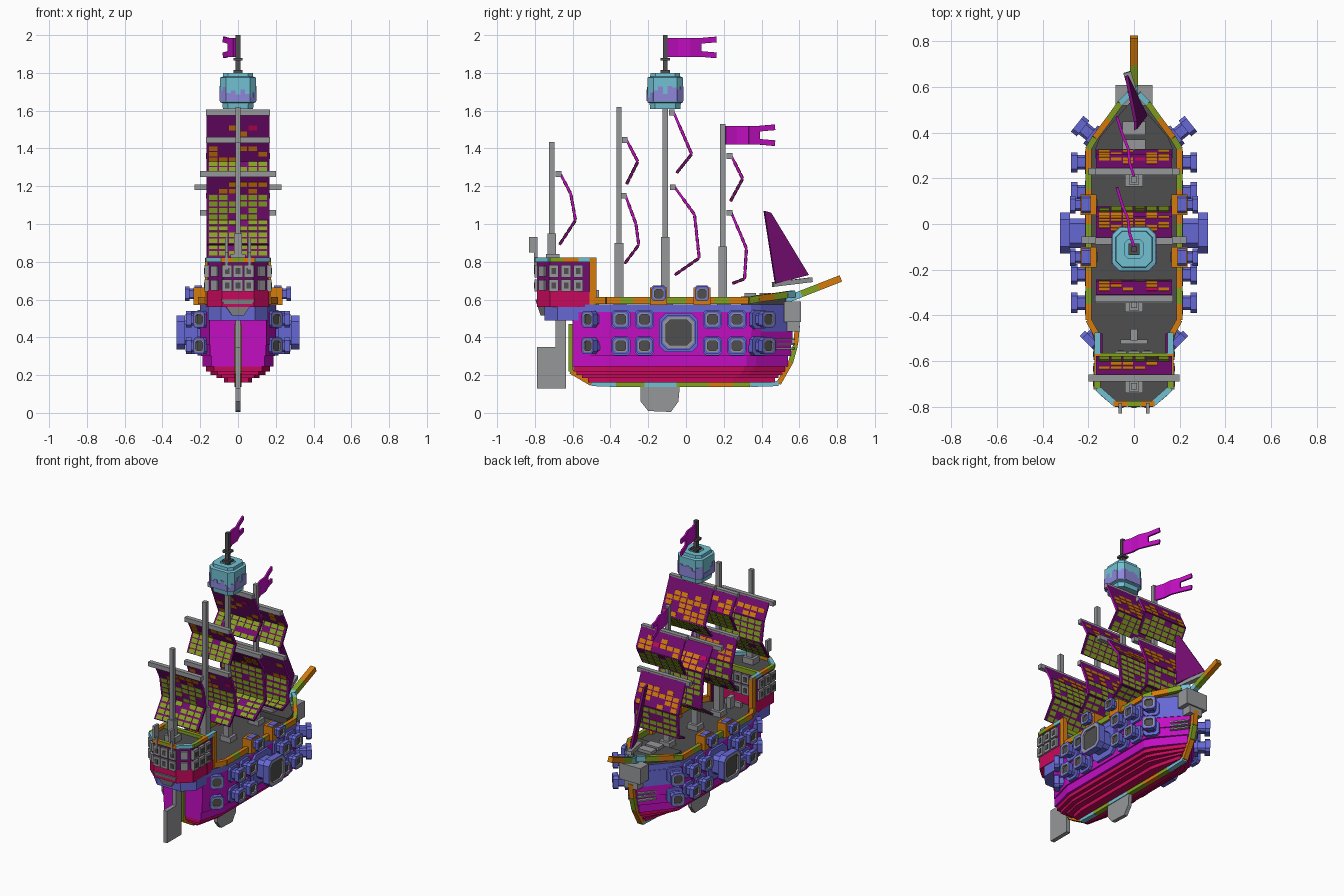
import bpy, bmesh, random
from mathutils import Vector as V

cube = bpy.data.objects.get("Cube")
if cube:
    bpy.data.objects.remove(cube)
random.seed(4)

COLOURS = {"magenta": (194, 14, 194), "plum": (116, 12, 112), "crimson": (198, 10, 92),
           "grey": (150, 151, 154), "dark_grey": (78, 78, 79), "blue": (102, 104, 212),
           "cyan": (114, 192, 210), "orange": (214, 124, 12), "lime": (132, 162, 32),
           "lilac": (142, 134, 218)}
MATS = {}
for key, rgb in COLOURS.items():
    m = bpy.data.materials.new(key)
    m.use_nodes = True
    col = [((c / 255 + .055) / 1.055) ** 2.4 for c in rgb] + [1]
    m.diffuse_color = col
    m.node_tree.nodes["Principled BSDF"].inputs["Base Color"].default_value = col
    MATS[key] = m


def loft(name, rings, mats, rule=None):
    """Join equal-length rings into a closed solid; rule(face, ring) picks the material."""
    bm = bmesh.new()
    loops = [[bm.verts.new(p) for p in r] for r in rings]
    n, ring = len(loops[0]), {}
    for k, (a, b) in enumerate(zip(loops, loops[1:])):
        for i in range(n):
            ring[bm.faces.new((a[i], a[(i + 1) % n], b[(i + 1) % n], b[i]))] = k
    ring[bm.faces.new(loops[0][::-1])] = -1
    ring[bm.faces.new(loops[-1])] = len(loops) - 1
    bmesh.ops.recalc_face_normals(bm, faces=bm.faces)
    for f in bm.faces:
        f.material_index = rule(f, ring[f]) if rule else 0
    me = bpy.data.meshes.new(name)
    bm.to_mesh(me)
    bm.free()
    for k in mats.split():
        me.materials.append(MATS[k])
    ob = bpy.data.objects.new(name, me)
    bpy.context.collection.objects.link(ob)
    return ob


def bar(name, p, q, w, t, mat):
    """Rectangular beam from p to q: w sideways, t across."""
    p, q = V(p), V(q)
    d = (q - p).normalized()
    s = d.cross(V((0, 0, 1)))
    s = s.normalized() if s.length > .001 else V((1, 0, 0))
    u = s.cross(d)
    corners = [s * a * w / 2 + u * b * t / 2 for a, b in ((1, 1), (-1, 1), (-1, -1), (1, -1))]
    return loft(name, [[p + c for c in corners], [q + c for c in corners]], mat)


def box(name, x, y, z, mat):
    """Axis-aligned box from (low, high) ranges."""
    ym, t = (y[0] + y[1]) / 2, y[1] - y[0]
    return bar(name, ((x[0] + x[1]) / 2, ym, z[0]), ((x[0] + x[1]) / 2, ym, z[1]), x[1] - x[0], t, mat)


def mirror_ring(half, z):
    return [V((x, y, z)) for x, y in half] + [V((-x, y, z)) for x, y in reversed(half)]


def prism(name, half, z0, z1, mats, rule=None):
    return loft(name, [mirror_ring(half, z0), mirror_ring(half, z1)], mats, rule)


# Hull, built from stepped strakes: top height, half width, stern, bow
def hull_half(w, stern, bow):
    return [(.02, bow), (.85 * w, bow - .17), (w, bow - .22), (w, -.42), (.75 * w, stern)]


STRAKES = [(.185, .075, -.52, .47), (.2, .115, -.55, .49), (.22, .145, -.58, .51), (.245, .17, -.595, .525),
           (.3, .187, -.6, .54), (.36, .196, -.6, .555), (.43, .2, -.6, .565), (.535, .2, -.6, .57),
           (.575, .2, -.6, .565)]
rings, low = [], .16
for z, w, s, b in STRAKES:
    rings += [mirror_ring(hull_half(w, s, b), low), mirror_ring(hull_half(w, s, b), z)]
    low = z


def hull_rule(f, ring):
    c = f.calc_center_median()
    if ring == len(rings) - 1:
        return 3
    if c.z > .535 or (c.z > .43 and c.y > .42):
        return 2
    return 0 if c.z < .24 else 1


loft("hull", rings, "crimson magenta blue dark_grey", hull_rule)
prism("foredeck", [(.02, .53), (.15, .38), (.17, .33), (.17, .29)], .57, .615, "dark_grey")
for y in (.34, .42):
    box("deck_block", (-.05, .05), (y - .03, y + .03), (.61, .635), "grey")

# Keel trim in coloured lengths
keel = [(-.61, .47), (-.61, .22), (-.5, .155), (-.37, .15), (-.22, .15), (-.05, .15), (.12, .15),
        (.25, .15), (.34, .15), (.49, .155), (.555, .27), (.58, .36), (.59, .46)]
kcols = "lime orange cyan lime cyan lime orange lime cyan orange lime orange".split()
for (y0, z0), (y1, z1), c in zip(keel, keel[1:], kcols):
    bar("keel_trim", (0, y0, z0), (0, y1, z1), .035, .026, c)

# Rails around the deck
rail = [(.02, .57, .63), (.06, .53, .625), (.11, .46, .615), (.17, .38, .605), (.2, .33, .595),
        (.2, .23, .595), (.2, .15, .595), (.2, 0, .595), (.2, -.2, .595), (.2, -.28, .595),
        (.2, -.35, .595), (.2, -.42, .595), (.155, -.5, .595)]
rcols = "cyan lime orange lime orange lime orange lime orange lime orange orange".split()
for s in (1, -1):
    for a, b, c in zip(rail, rail[1:], rcols):
        bar("deck_rail", (s * a[0], *a[1:]), (s * b[0], *b[1:]), .026, .036, c)

# Bow: figurehead block and bowsprit
box("figurehead", (-.08, .08), (.52, .61), (.48, .59), "grey")
box("figurehead_chin", (-.05, .05), (.52, .6), (.43, .48), "grey")
sprit = [V((0, .5, .585)), V((0, .61, .63)), V((0, .7, .665)), V((0, .82, .712))]
for a, b, c in zip(sprit, sprit[1:], ("cyan", "lime", "orange")):
    bar("bowsprit", a, b, .036, .036, c)

# Rudder and bottom fin
box("rudder_post", (-.014, .014), (-.69, -.635), (.34, .56), "grey")
box("rudder", (-.014, .014), (-.79, -.635), (.13, .35), "grey")
fin = [(-.24, .17), (-.24, .06), (-.2, .01), (-.08, .005), (-.04, .06), (-.03, .17)]
loft("bottom_fin", [[(x, y, z) for y, z in fin] for x in (-.013, .013)], "grey")

# Stern gallery and cabin
prism("gallery", [(.15, -.42), (.16, -.6), (.16, -.68), (.09, -.75)], .49, .56, "blue")
loft("cabin_bracket", [mirror_ring([(.03, -.6), (.03, -.77)], .515),
                       mirror_ring([(.1, -.6), (.09, -.798)], .6)], "grey")
cabin = [(.16, -.57), (.16, -.72), (.08, -.79)]
prism("cabin_base", [(x + .004, y) for x, y in cabin], .56, .65, "crimson")
prism("cabin", cabin, .65, .8, "plum dark_grey", lambda f, ring: int(ring == 1))
box("cabin_front_trim", (-.16, .16), (-.59, -.565), (.79, .82), "lime")
for x, c in ((-.06, "orange"), (0, "lime"), (.06, "orange")):
    box("cabin_back_trim", (x - .03, x + .03), (-.8, -.775), (.797, .822), c)
for s in (1, -1):
    box("cabin_wing", (s * .15 - .012, s * .15 + .012), (-.58, -.48), (.57, .8), "plum")
    box("cabin_post", (s * .16 - .014, s * .16 + .014), (-.51, -.475), (.57, .82), "orange")
    box("cabin_sill", (s * .16 - .008, s * .16 + .008), (-.57, -.48), (.56, .64), "crimson")
    for y0, y1, c in ((-.72, -.65, "lime"), (-.65, -.57, "orange"), (-.57, -.475, "cyan")):
        bar("cabin_rail", (s * .16, y0, .81), (s * .16, y1, .81), .026, .024, c)
    bar("cabin_rail_corner", (s * .16, -.72, .81), (s * .08, -.79, .81), .026, .024, "cyan")
    box("stern_lantern", (s * .06 - .008, s * .06 + .008), (-.805, -.785), (.76, .93), "grey")
    box("stern_lantern_arm", (s * .06 - .008, s * .06 + .008), (-.83, -.79), (.85, .93), "grey")
    # Windows on the sides and corners
    for z in (.675, .75):
        for y in (-.7, -.635, -.57):
            box("window_frame", (s * .165 - .012, s * .165 + .012), (y - .026, y + .026), (z - .032, z + .032), "grey")
            box("window_pane", (s * .176 - .004, s * .176 + .004), (y - .012, y + .012), (z - .016, z + .016), "dark_grey")
        bar("corner_window", (s * .105, -.773, z), (s * .14, -.743, z), .02, .055, "grey")
# Windows on the back and front of the cabin
for z in (.675, .75):
    for x in (-.058, 0, .058):
        for y, out in ((-.79, -1), (-.568, 1)):
            box("window_frame", (x - .026, x + .026), (y - .011, y + .011), (z - .032, z + .032), "grey")
            box("window_pane", (x - .012, x + .012), (y + out * .012 - .003, y + out * .012 + .003),
                (z - .016, z + .016), "dark_grey")
box("helm", (-.06, .06), (-.525, -.505), (.57, .61), "grey")
box("helm_post", (-.015, .015), (-.51, -.46), (.57, .65), "grey")


# Guns with grey rings around recessed dark muzzles
def gun(name, base, aim, length, r, bore):
    base, aim = V(base), V(aim).normalized()
    side = aim.cross(V((0, 0, 1)))
    shape = [(1, .66), (.66, 1), (-.66, 1), (-1, .66), (-1, -.66), (-.66, -1), (.66, -1), (1, -.66)]
    steps = [(-.02, 1.15), (.02, 1.15), (.02, .72), (length * .65, .72), (length * .65, 1),
             (length, 1), (length, bore + .17), (length, bore), (length - .012, bore)]
    loft(name, [[base + aim * d + (side * a + V((0, 0, b))) * r * k for a, b in shape] for d, k in steps],
         "blue grey dark_grey", lambda f, ring: 0 if ring < 6 else 2 if ring == 8 else 1)


for s in (1, -1):
    for z in (.355, .495):
        for y in (-.345, -.22, .14, .27):
            gun("side_gun", (s * .195, y, z), (s, 0, 0), .08, .044, .58)
        gun("bow_gun", (s * .175, .38, z), (s, .8, 0), .095, .044, .58)
        gun("stern_gun", (s * .14, -.455, z), (s, -1, 0), .095, .044, .58)
    gun("great_gun", (s * .195, -.04, .425), (s, 0, 0), .13, .09, .74)
    for y in (-.145, .085):
        box("gun_mount", (s * .2 - .035, s * .2 + .035), (y - .045, y + .045), (.57, .665), "orange")
        box("gun_mount_hole", (s * .164 - .004, s * .164 + .004), (y - .022, y + .022), (.6, .645), "dark_grey")
        gun("deck_gun", (s * .21, y, .63), (s, 0, 0), .07, .038, .58)
    # Bow slats
    for z in (.34, .365, .39):
        bar("bow_slat", (s * .1, .47, z), (s * .03, .57, z), .02, .01, "grey")


# Sails made of straight panels, with bright edges and coloured patches on both sides
def sail(path, half):
    y, z = path[0]
    box("yard", (-half, half), (y - .025, y + .005), (z - .015, z + .015), "grey")
    for i, (a, b) in enumerate(zip(path, path[1:])):
        p, q = V((0, *a)), V((0, *b))
        d = (q - p).normalized()
        out = V((0, -d.z, d.y))
        bar("sail", p, q, .33, .013, "plum")
        if i < len(path) - 2:
            for x in (-.166, .166):
                bar("sail_edge", p + V((x, 0, 0)), q + V((x, 0, 0)), .003, .0135, "magenta")
        rows = max(2, round((q - p).length / .036))
        for side, chance in ((1, .75), (-1, .4)):
            for k in range(rows * 6):
                f = (k // 6 + .5) / rows
                if (i or f > .35) and random.random() < (.9 if i else chance):
                    m = p.lerp(q, f) + V((k % 6 * .052 - .13, 0, 0)) + out * side * .006
                    colour = "lime" if i else random.choice(["orange"] * 20 + ["crimson"])
                    bar("sail_patch", m - d * .0135, m + d * .0135, .045, .005, colour)


sail([(-.665, 1.265), (-.61, 1.16), (-.585, 1.02), (-.67, .89)], .2)
sail([(-.315, 1.445), (-.255, 1.33), (-.315, 1.21)], .17)
sail([(-.32, 1.15), (-.265, 1.0), (-.25, .89), (-.325, .79)], .17)
sail([(-.065, 1.59), (.03, 1.37), (-.05, 1.27)], .17)
sail([(-.06, 1.195), (.045, 1.05), (.07, .82), (-.06, .73)], .23)
sail([(.24, 1.36), (.3, 1.24), (.235, 1.12)], .17)
sail([(.24, 1.06), (.32, .87), (.31, .71), (.245, .685)], .2)
jib = [V((0, .41, 1.07)), V((0, .445, 1.06)), V((-.04, .645, .73)), V((.045, .47, .685))]
loft("jib", [jib, [p + V((.014, .006, 0)) for p in jib]], "plum")
bar("jib_boom", (.03, .46, .68), (-.03, .665, .705), .035, .025, "grey")

# Masts
for y, z0, zt, z1 in ((-.71, .8, .95, 1.435), (-.355, .57, .9, 1.62),
                      (-.11, .57, .93, 1.62), (.195, .57, .88, 1.53)):
    box("mast", (-.014, .014), (y - .014, y + .014), (z0, z1), "grey")
    box("mast_foot", (-.022, .022), (y - .023, y + .023), (z0, zt), "grey")
    box("mast_base", (-.04, .04), (y - .03, y + .04), (z0, z0 + .04), "grey")


# Lookout nest with lilac patches
def octagon(r, z):
    k = r * .66
    return [V((x, y - .11, z)) for x, y in ((r, k), (k, r), (-k, r), (-r, k), (-r, -k), (-k, -r), (k, -r), (r, -k))]


loft("lookout_nest", [octagon(.08, 1.61), octagon(.083, 1.64), octagon(.095, 1.645), octagon(.095, 1.775),
                      octagon(.08, 1.78), octagon(.078, 1.8), octagon(.04, 1.8), octagon(.04, 1.76)], "cyan")
corners = octagon(.095, 1.65)
for a, b in zip(corners, corners[1:] + corners[:1]):
    n = max(2, round((b - a).length / .025))
    for i in range(n):
        p, q = a.lerp(b, i / n), a.lerp(b, (i + 1) / n)
        h = random.uniform(.02, .085)
        bar("nest_patch", p + V((0, 0, h / 2)), q + V((0, 0, h / 2)), .006, h, "lilac")
box("topmast", (-.012, .012), (-.122, -.098), (1.76, 2.0), "dark_grey")
box("topmast_collar", (-.025, .025), (-.135, -.085), (1.8, 1.815), "dark_grey")
box("topmast_collar", (-.025, .025), (-.135, -.085), (1.865, 1.88), "dark_grey")


# Swallow-tailed flags
def flag(y, z):
    pts = [(0, 0), (-.02, .06), (-.025, .12), (-.05, .18)]
    for (x0, a), (x1, b) in zip(pts, pts[1:]):
        bar("flag", (x0, y + a, z), (x1, y + b, z), .012, .1, "magenta")
    for s in (1, -1):
        bar("flag_tail", (-.05, y + .18, z + s * .035), (-.075, y + .26, z + s * .042), .012, .03, "magenta")


flag(-.1, 1.935)
flag(.21, 1.47)
